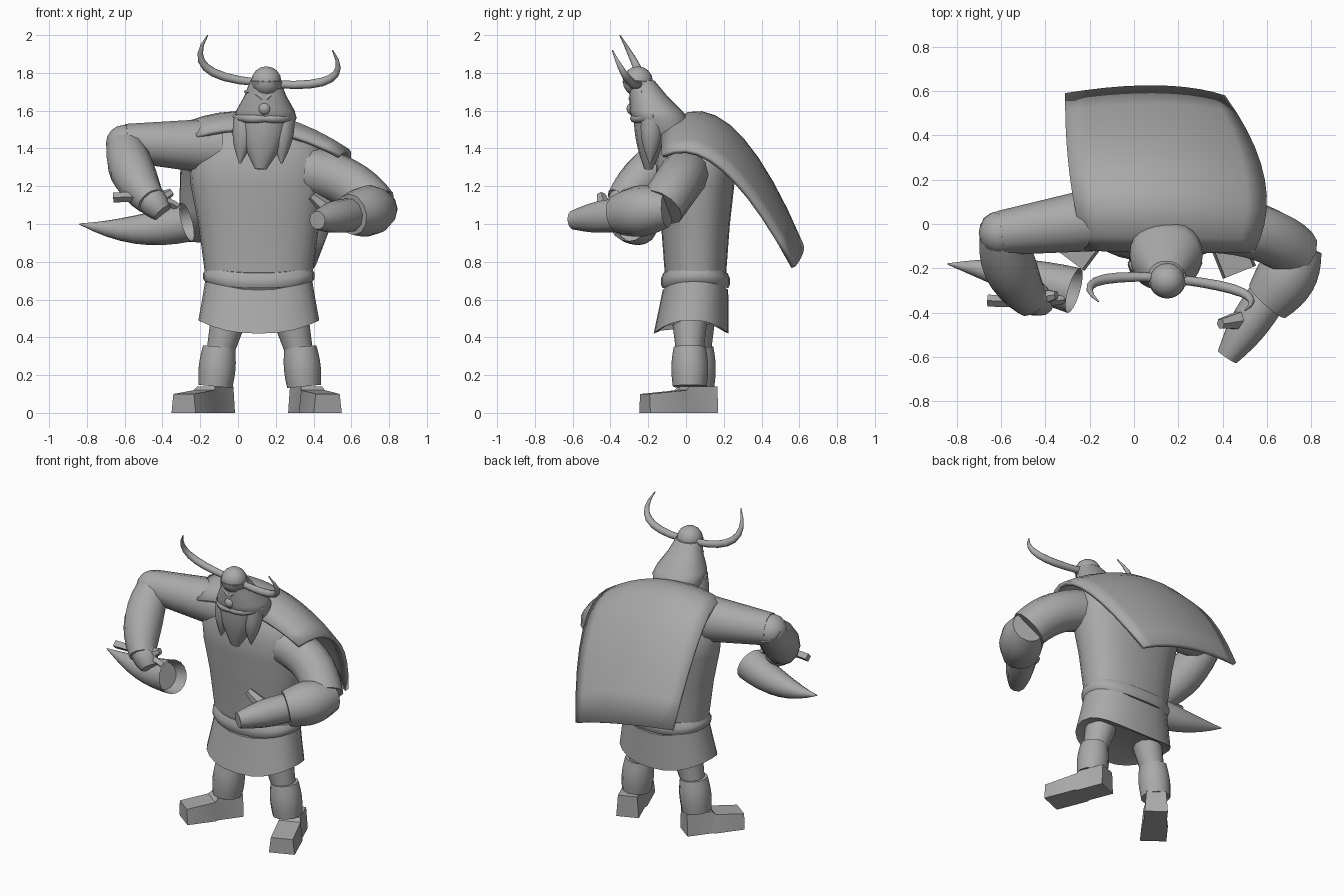
import bpy, bmesh
from math import cos, sin, pi, radians
from mathutils import Vector

cube = bpy.data.objects.get("Cube")
if cube:
    bpy.data.objects.remove(cube, do_unlink=True)

shade = 0.4
grey = bpy.data.materials.new("clay_grey")
grey.use_nodes = True
grey.diffuse_color = (shade, shade, shade, 1)
grey.node_tree.nodes["Principled BSDF"].inputs["Base Color"].default_value = grey.diffuse_color


def finish(name, bm, angle=50):
    """Turn the bmesh into a named object with smooth faces and sharp creases."""
    mesh = bpy.data.meshes.new(name)
    bm.to_mesh(mesh)
    bm.free()
    mesh.materials.append(grey)
    mesh.shade_smooth()
    mesh.set_sharp_from_angle(angle=radians(angle))
    obj = bpy.data.objects.new(name, mesh)
    bpy.context.collection.objects.link(obj)
    return obj


def through(start, middle, end, t):
    """Point on the parabola that passes through three points."""
    a, m, b = Vector(start), Vector(middle), Vector(end)
    return a * (1 - t) * (1 - 2 * t) + m * 4 * t * (1 - t) + b * t * (2 * t - 1)


def loft(name, rings, angle=50, hollow=0):
    """Skin closed rings of points and cap both ends."""
    bm = bmesh.new()
    rows = [[bm.verts.new(point) for point in ring] for ring in rings]
    count = len(rows[0])
    for lower, upper in zip(rows, rows[1:]):
        for i in range(count):
            j = (i + 1) % count
            bm.faces.new((lower[i], lower[j], upper[j], upper[i]))
    bm.faces.new(rows[0])
    mouth = bm.faces.new(rows[-1])
    bmesh.ops.recalc_face_normals(bm, faces=bm.faces)
    if hollow:
        bmesh.ops.inset_individual(bm, faces=[mouth], thickness=0.02, depth=-hollow)
    return finish(name, bm, angle)


def stack(name, centre, levels, depth, square=1.0, dip=0.0, lean=0.0):
    """Upright body from (height, half width) levels; depth is the y to x ratio.
    dip lowers the front and back, lean moves the centre with height."""
    def power(value):
        return abs(value) ** square * (1 if value > 0 else -1)
    turns = [2 * pi * i / 24 for i in range(24)]
    base = levels[0][0]
    rings = []
    for z, width in levels:
        middle = centre[1] + lean * (z - base)
        rings.append([Vector((centre[0] + width * power(cos(turn)),
                              middle + width * depth * power(sin(turn)),
                              z - dip * sin(turn) ** 2)) for turn in turns])
    return loft(name, rings)


def limb(name, path, first, last, bulge=0.0, sides=12, flat=1.0, hollow=0.0):
    """Tube along two or three points with radius running from first to last."""
    start, end = Vector(path[0]), Vector(path[-1])
    middle = Vector(path[1]) if len(path) > 2 else (start + end) / 2
    span = end - start
    reference = Vector((0, 1, 0)) if abs(span.z) > abs(span.y) else Vector((0, 0, 1))
    steps = 8
    rings = []
    for i in range(steps + 1):
        t = i / steps
        point = through(start, middle, end, t)
        ahead = through(start, middle, end, t + 0.01)
        behind = through(start, middle, end, t - 0.01)
        tangent = (ahead - behind).normalized()
        across = tangent.cross(reference).normalized()
        over = across.cross(tangent) * flat
        radius = first + (last - first) * t + bulge * sin(pi * t)
        turns = [2 * pi * k / sides for k in range(sides)]
        rings.append([point + (across * cos(turn) + over * sin(turn)) * radius
                      for turn in turns])
    return loft(name, rings, hollow=hollow)


def ball(name, centre, radius):
    bm = bmesh.new()
    bmesh.ops.create_uvsphere(bm, u_segments=16, v_segments=8, radius=radius)
    bmesh.ops.translate(bm, vec=centre, verts=bm.verts)
    return finish(name, bm)


def boot(name, heel, toe_direction, length):
    """Flat-soled boot: rectangles swept along the toe direction."""
    forward = Vector(toe_direction).normalized()
    side = forward.cross(Vector((0, 0, 1)))
    rings = []
    for along, width, height in ((-0.08, 0.07, 0.14), (0.08, 0.07, 0.14),
                                 (0.1, 0.08, 0.12), (length, 0.08, 0.1)):
        sole = Vector(heel) + forward * along
        top = sole + Vector((0, 0, height))
        rings.append([sole - side * width, sole + side * width,
                      top + side * width * 0.85, top - side * width * 0.85])
    return loft(name, rings, angle=25)


# Torso, belt and tunic skirt
waist = (0.11, 0.05)
stack("torso", waist, [(0.7, 0.28), (0.85, 0.3), (1, 0.32), (1.2, 0.36), (1.33, 0.37),
                       (1.44, 0.31), (1.53, 0.2)], depth=0.57, square=0.85)
stack("belt", waist, [(0.69, 0.28), (0.71, 0.295), (0.74, 0.295), (0.77, 0.275)],
      depth=0.62, square=0.85, dip=0.03)
stack("tunic_skirt", waist, [(0.72, 0.28), (0.6, 0.3), (0.49, 0.32), (0.5, 0.28)],
      depth=0.62, square=0.85, dip=0.07, lean=0.1)

# Legs with shin guards, splayed outwards
for side, out, x, y in (("right", -1, -0.1, 0.06), ("left", 1, 0.33, 0.02)):
    limb(side + "_thigh", [(x - out * 0.06, y, 0.54), (x, y, 0.3)], 0.1, 0.07)
    limb(side + "_shin_guard", [(x, y, 0.35), (x + out * 0.02, y, 0.14)],
         0.085, 0.09, bulge=0.01)
boot("right_boot", (-0.12, 0.06, 0), (-3, -4, 0), 0.28)
boot("left_boot", (0.36, 0.07, 0), (2, -5, 0), 0.31)

# Right arm, bent forward and down to the drinking horn
limb("right_upper_arm", [(-0.1, 0.03, 1.41), (-0.6, -0.04, 1.43)], 0.15, 0.1)
ball("right_elbow", (-0.6, -0.04, 1.425), 0.1)
limb("right_forearm", [(-0.6, 0, 1.45), (-0.56, -0.19, 1.28), (-0.46, -0.35, 1.12)],
     0.09, 0.08, bulge=0.035)
limb("right_hand", [(-0.48, -0.32, 1.15), (-0.4, -0.36, 1.06)], 0.08, 0.055,
     bulge=0.01, sides=10)
limb("right_thumb", [(-0.42, -0.33, 1.13), (-0.35, -0.32, 1.17)], 0.04, 0.02, sides=6)

# Left arm, fist held in front of the belly
limb("left_upper_arm", [(0.36, 0, 1.28), (0.57, -0.04, 1.22), (0.72, -0.13, 1.09)],
     0.13, 0.125)
limb("left_sleeve", [(0.75, -0.1, 1.08), (0.69, -0.23, 1.07), (0.6, -0.35, 1.05)],
     0.1, 0.11, bulge=0.03)
limb("left_hand", [(0.6, -0.33, 1.05), (0.42, -0.6, 1.02)], 0.09, 0.05,
     bulge=0.015, sides=10)
limb("left_thumb", [(0.5, -0.43, 1.06), (0.39, -0.45, 1.15)], 0.05, 0.025, sides=6)

# Cape: a curved sheet with front, middle and hem lines from right to left
front = [(-0.22, -0.12, 1.47), (0.15, -0.13, 1.5), (0.54, -0.13, 1.37)]
back = [(-0.29, 0.22, 1.48), (0.15, 0.23, 1.51), (0.59, 0.2, 1.3)]
hem = [(-0.31, 0.59, 0.92), (0.1, 0.625, 0.87), (0.41, 0.58, 0.775)]
bm = bmesh.new()
grid = []
for row in range(11):
    line = [through(*points, row / 10) for points in zip(front, back, hem)]
    grid.append([bm.verts.new(through(*line, column / 10)) for column in range(11)])
for near, far in zip(grid, grid[1:]):
    for i in range(10):
        bm.faces.new((near[i], near[i + 1], far[i + 1], far[i]))
cape = finish("cape", bm)
thickness = cape.modifiers.new("thickness", "SOLIDIFY")
thickness.thickness = 0.025
thickness.offset = -1

# Head under a sloping hood, with a banded knob on top
stack("head_hood", (0.145, -0.09), [(1.46, 0.12), (1.56, 0.165), (1.6, 0.155),
                                    (1.68, 0.11), (1.76, 0.08)],
      depth=0.9, square=0.9, lean=-0.5)
stack("cap_band", (0.15, -0.235), [(1.715, 0.08), (1.72, 0.085), (1.755, 0.085), (1.76, 0.07)],
      depth=1, lean=-0.4)
ball("cap_knob", (0.15, -0.255, 1.755), 0.08)
ball("nose", (0.14, -0.28, 1.61), 0.035)

# Beard, with brows, moustache and side locks mirrored about the face centre
face = 0.14
limb("beard", [(face, -0.18, 1.57), (0.12, -0.2, 1.29)], 0.14, 0.03,
     bulge=0.02, flat=0.7)
for side, out in (("right", -1), ("left", 1)):
    limb(side + "_brow", [(face + out * 0.01, -0.29, 1.66), (face + out * 0.05, -0.275, 1.69),
                          (face + out * 0.1, -0.23, 1.7)], 0.015, 0.01, sides=6)
    limb(side + "_moustache", [(face, -0.275, 1.56), (face + out * 0.09, -0.25, 1.56),
                               (face + out * 0.16, -0.17, 1.57)], 0.02, 0.01,
         bulge=0.01, sides=8)
    limb(side + "_beard_lock", [(face + out * 0.1, -0.18, 1.57),
                                (face - 0.02 + out * 0.11, -0.19, 1.32)],
         0.06, 0.005, bulge=0.02, sides=10)

# Curved cap horns
limb("right_cap_horn", [(0.1, -0.24, 1.75), (-0.17, -0.26, 1.83), (-0.16, -0.35, 2)],
     0.02, 0.003, bulge=0.01)
limb("left_cap_horn", [(0.2, -0.25, 1.74), (0.49, -0.31, 1.77), (0.5, -0.39, 1.92)],
     0.02, 0.003, bulge=0.01)

# Drinking horn with hollow mouth, and its grip bar
limb("drinking_horn", [(-0.84, -0.18, 1), (-0.55, -0.23, 0.97), (-0.27, -0.3, 1.01)],
     0.003, 0.105, bulge=0.02, sides=16, hollow=0.08)
limb("grip_bar", [(-0.66, -0.345, 1.14), (-0.45, -0.35, 1.135), (-0.32, -0.34, 1.09)],
     0.027, 0.02, sides=4)
